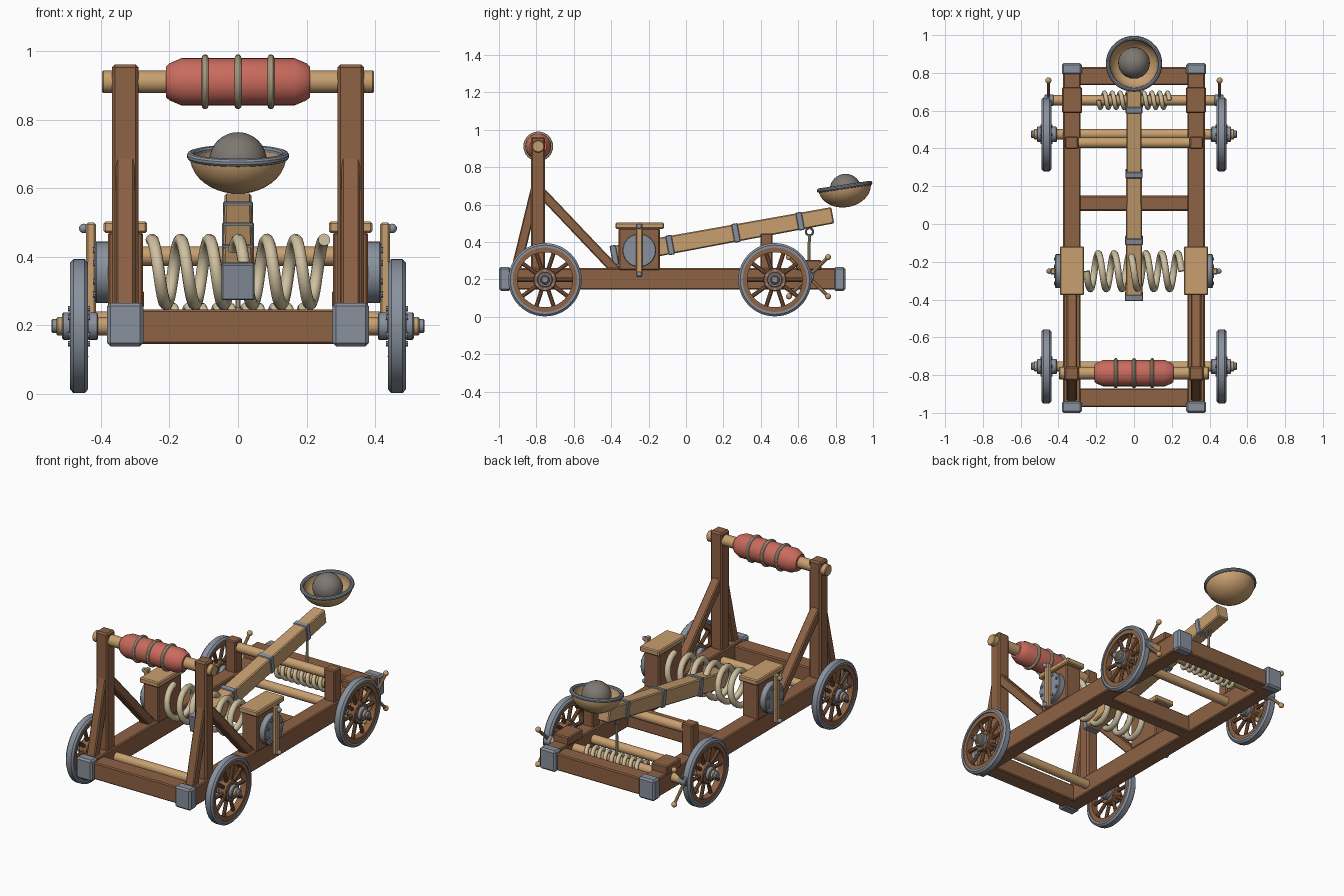
import bpy, bmesh, math
from mathutils import Matrix, Vector

if "Cube" in bpy.data.objects:
    bpy.data.objects.remove(bpy.data.objects["Cube"])

def material(name, rgb):
    m = bpy.data.materials.new(name)
    m.diffuse_color = (*rgb, 1)
    m.use_nodes = True
    m.node_tree.nodes["Principled BSDF"].inputs["Base Color"].default_value = m.diffuse_color
    return m

BROWN = material("brown timber", (0.27, 0.122, 0.058))
TAN = material("pale wood", (0.58, 0.35, 0.16))
IRON = material("grey iron", (0.25, 0.285, 0.34))
ROPE = material("rope", (0.62, 0.53, 0.35))
RED = material("red padding", (0.59, 0.145, 0.11))
STONE = material("stone", (0.21, 0.188, 0.165))

def activate(ob):
    bpy.ops.object.select_all(action='DESELECT')
    ob.select_set(True)
    bpy.context.view_layer.objects.active = ob

def finish(name, bm, mat, matrix=None, smooth=True):
    bmesh.ops.recalc_face_normals(bm, faces=bm.faces)
    if matrix is not None:
        bm.transform(matrix)
    me = bpy.data.meshes.new(name)
    bm.to_mesh(me)
    bm.free()
    me.materials.append(mat)
    ob = bpy.data.objects.new(name, me)
    bpy.context.collection.objects.link(ob)
    if smooth:
        activate(ob)
        bpy.ops.object.shade_smooth_by_angle(angle=math.radians(35))
    return ob

def box(name, mat, c, size, tilt=0, bevel=0.006, taper=1):
    """Bevelled box, tilted about x; taper shrinks its +y end."""
    bm = bmesh.new()
    bmesh.ops.create_cube(bm, size=1)
    for v in bm.verts:
        k = taper if v.co.y > 0 else 1
        v.co = Vector((v.co.x * size[0] * k, v.co.y * size[1], v.co.z * size[2] * k))
    bmesh.ops.bevel(bm, geom=bm.edges[:], offset=bevel, segments=1, affect='EDGES')
    return finish(name, bm, mat, Matrix.Translation(c) @ Matrix.Rotation(tilt, 4, 'X'), False)

def span(name, mat, x, y, z, **kw):
    """Box from (low, high) limits."""
    return box(name, mat, [sum(a) / 2 for a in (x, y, z)], [abs(a[1] - a[0]) for a in (x, y, z)], **kw)

def beam(name, mat, x, a, b, w, t):
    """Timber in the y-z plane from a to b."""
    d = Vector(b) - Vector(a)
    m = (Vector(a) + Vector(b)) / 2
    return box(name, mat, (x, m.x, m.y), (w, d.length, t), tilt=math.atan2(d.y, d.x))

def lathe(name, mat, pts, at, n=32, closed=False, rot=Matrix()):
    """Turn (x, radius) points around the x axis."""
    bm = bmesh.new()
    rings = [[bm.verts.new((x, r * math.cos(2 * math.pi * i / n), r * math.sin(2 * math.pi * i / n)))
              for i in range(n)] for x, r in pts]
    pairs = list(zip(rings, rings[1:])) + ([(rings[-1], rings[0])] if closed else [])
    for a, b in pairs:
        for i in range(n):
            j = (i + 1) % n
            bm.faces.new((a[i], a[j], b[j], b[i]))
    bmesh.ops.remove_doubles(bm, verts=bm.verts, dist=1e-5)
    return finish(name, bm, mat, Matrix.Translation(at) @ rot.to_4x4())

def drum(name, mat, x0, x1, r, y, z, n=24):
    h, c = abs(x1 - x0) / 2, min(0.004, r / 4)
    return lathe(name, mat, [(-h, 0), (-h, r - c), (-h + c, r), (h - c, r), (h, r - c), (h, 0)],
                 ((x0 + x1) / 2, y, z), n)

def torus(name, mat, R, r, at, rot=Matrix(), n=32):
    pts = [(r * math.cos(k * math.pi / 5), R + r * math.sin(k * math.pi / 5)) for k in range(10)]
    return lathe(name, mat, pts, at, n, True, rot)

def rods(name, mat, segs, r, n=10):
    bm = bmesh.new()
    for a, b in segs:
        a, b = Vector(a), Vector(b)
        m = Matrix.Translation((a + b) / 2) @ (b - a).to_track_quat('Z', 'Y').to_matrix().to_4x4()
        bmesh.ops.create_cone(bm, cap_ends=True, segments=n, radius1=r, radius2=r,
                              depth=(b - a).length, matrix=m)
    return finish(name, bm, mat)

def balls(name, mat, centres, r, n=16):
    bm = bmesh.new()
    for c in centres:
        bmesh.ops.create_uvsphere(bm, u_segments=n, v_segments=n // 2 + 2, radius=r,
                                  matrix=Matrix.Translation(c))
    return finish(name, bm, mat)

def coil(name, x0, x1, turns, R, r, y, z):
    """Rope helix along x, starting at the top and running over the front."""
    n = int(turns * 24)
    cu = bpy.data.curves.new(name, 'CURVE')
    cu.dimensions, cu.bevel_depth, cu.bevel_resolution, cu.use_fill_caps = '3D', r, 3, True
    sp = cu.splines.new('POLY')
    sp.points.add(n)
    for i, p in enumerate(sp.points):
        a = 2 * math.pi * turns * i / n
        p.co = (x0 + (x1 - x0) * i / n, y - R * math.sin(a), z + R * math.cos(a), 1)
    cu.materials.append(ROPE)
    ob = bpy.data.objects.new(name, cu)
    bpy.context.collection.objects.link(ob)
    activate(ob)
    bpy.ops.object.convert(target='MESH')
    bpy.ops.object.shade_smooth_by_angle(angle=math.radians(50))

def polar(x, y, z, r, a):
    return (x, y + r * math.cos(a), z + r * math.sin(a))

# chassis cross beams
for n, y in (("front", (-0.97, -0.87)), ("middle", (0.07, 0.15)), ("rear", (0.735, 0.83))):
    span(n + "_cross_beam", BROWN, (-0.3, 0.3), y, (0.145, 0.246))

# paired chassis, tower and bearing parts
for s in (-1, 1):
    sx = lambda a, b: (s * a, s * b)
    span("side_rail", BROWN, sx(0.282, 0.375), (-0.99, 0.845), (0.145, 0.26))
    for y in ((-1.0, -0.937), (0.79, 0.852)):
        span("iron_corner", IRON, sx(0.276, 0.382), y, (0.139, 0.266), bevel=0.01)
    span("tower_post", BROWN, sx(0.29, 0.368), (-0.83, -0.754), (0.24, 0.962), bevel=0.009)
    beam("rear_brace", BROWN, s * 0.329, (-0.785, 0.678), (-0.365, 0.236), 0.055, 0.052)
    beam("front_brace", BROWN, s * 0.329, (-0.912, 0.24), (-0.80, 0.70), 0.055, 0.052)
    # rope bundle housing with washer and lever
    span("bundle_block", BROWN, sx(0.277, 0.38), (-0.36, -0.14), (0.25, 0.472))
    span("bundle_cap", TAN, sx(0.265, 0.393), (-0.377, -0.118), (0.47, 0.503))
    drum("washer", IRON, s * 0.375, s * 0.417, 0.09, -0.25, 0.355, 32)
    rods("washer_bolts", IRON, [(polar(s * 0.41, -0.25, 0.355, 0.07, (k + .5) * math.pi / 4),
                                 polar(s * 0.424, -0.25, 0.355, 0.07, (k + .5) * math.pi / 4))
                                for k in range(8)], 0.009, 8)
    span("tension_lever", TAN, sx(0.415, 0.443), (-0.267, -0.233), (0.213, 0.5), bevel=0.005)
    balls("lever_knobs", IRON, [(s * 0.45, -0.25, z) for z in (0.483, 0.227)], 0.014)
    # arm rest post and windlass bearing
    span("rest_post", BROWN, sx(0.295, 0.365), (0.397, 0.463), (0.25, 0.446))
    span("windlass_block", BROWN, sx(0.275, 0.38), (0.587, 0.725), (0.25, 0.303))
    # windlass handles
    drum("windlass_hub", IRON, s * 0.425, s * 0.475, 0.03, 0.655, 0.214)
    ends = [polar(s * 0.453, 0.655, 0.214, 0.148, (k + .5) * math.pi / 2) for k in range(4)]
    rods("windlass_handles", TAN, [((s * 0.453, 0.655, 0.214), e) for e in ends], 0.009)
    balls("handle_knobs", TAN, ends, 0.016)

# padded stop bar
drum("stop_bar", TAN, -0.397, 0.397, 0.033, -0.79, 0.911)
lathe("stop_padding", RED, [(-0.21, 0), (-0.21, 0.045), (-0.2, 0.054), (-0.165, 0.069), (0.165, 0.069),
                            (0.2, 0.054), (0.21, 0.045), (0.21, 0)], (0, -0.79, 0.911))
for x in (-0.096, 0, 0.096):
    torus("padding_rope", ROPE, 0.07, 0.010, (x, -0.79, 0.911))

# wheels and axles
for y in (-0.754, 0.475):
    z = 0.198
    drum("axle", TAN, -0.53, 0.53, 0.027, y, z)
    for s in (-1, 1):
        x = s * 0.464
        lathe("iron_tyre", IRON, [(-0.026, 0.172), (-0.026, 0.185), (-0.016, 0.196), (0.016, 0.196),
                                  (0.026, 0.185), (0.026, 0.172)], (x, y, z), 48, True)
        lathe("wheel_rim", BROWN, [(-0.02, 0.147), (-0.02, 0.174), (0.02, 0.174), (0.02, 0.147)],
              (x, y, z), 48, True)
        rods("spokes", BROWN, [(polar(x, y, z, 0.03, k * math.pi / 5), polar(x, y, z, 0.155, k * math.pi / 5))
                               for k in range(10)], 0.011)
        drum("wheel_hub", BROWN, x - 0.026, x + 0.026, 0.062, y, z)
        rods("hub_bolts", IRON, [(polar(x - 0.032, y, z, 0.051, (k + .5) * math.pi / 3),
                                  polar(x + 0.032, y, z, 0.051, (k + .5) * math.pi / 3))
                                 for k in range(6)], 0.008, 8)
        drum("outer_hub_ring", IRON, s * 0.488, s * 0.514, 0.04, y, z)
        drum("inner_hub_ring", IRON, s * 0.408, s * 0.44, 0.04, y, z)
        drum("axle_cap", IRON, s * 0.525, s * 0.545, 0.02, y, z, 12)

# twisted rope bundle
coil("rope_bundle", -0.252, 0.252, 6, 0.094, 0.018, -0.25, 0.356)

# throwing arm with iron bands
ANG = math.atan2(0.215, 1.175)
def on_arm(y):
    return (0, y, 0.328 + (y + 0.39) * math.tan(ANG))
box("throwing_arm", TAN, on_arm(0.197), (0.088, 1.195, 0.1), tilt=ANG, taper=0.88)
for y, w, h, l in ((-0.383, 0.096, 0.107, 0.034), (-0.085, 0.094, 0.106, 0.034),
                   (0.267, 0.092, 0.102, 0.034), (0.61, 0.089, 0.098, 0.034)):
    box("arm_band", IRON, on_arm(y), (w, l, h), tilt=ANG, bevel=0.004)

# cup and stone
TILT = Matrix.Rotation(math.radians(8.5), 3, 'X') @ Matrix.Rotation(-math.pi / 2, 3, 'Y')
arc = [k * math.pi / 20 for k in range(11)]
cup = [(-0.11 * math.sin(a), 0.141 * math.cos(a)) for a in arc]
cup += [(-0.096 * math.sin(a), 0.127 * math.cos(a)) for a in reversed(arc)]
lathe("cup", TAN, cup, (0, 0.848, 0.695), 40, True, TILT)
torus("cup_rim", IRON, 0.138, 0.012, (0, 0.848, 0.695), TILT, 40)
balls("stone_ball", STONE, [(0, 0.853, 0.68)], 0.084, 28)

# arm rest bar
drum("rest_bar", TAN, -0.31, 0.31, 0.028, 0.43, 0.402)

# windlass drum, winding and pull rope
drum("windlass_drum", TAN, -0.47, 0.47, 0.027, 0.655, 0.214)
coil("windlass_winding", -0.188, 0.188, 9, 0.04, 0.012, 0.655, 0.214)
rods("pull_rope", ROPE, [((0, 0.655, 0.25), (0, 0.66, 0.44))], 0.008)
torus("pull_ring", IRON, 0.019, 0.006, (0, 0.66, 0.455), n=20)
